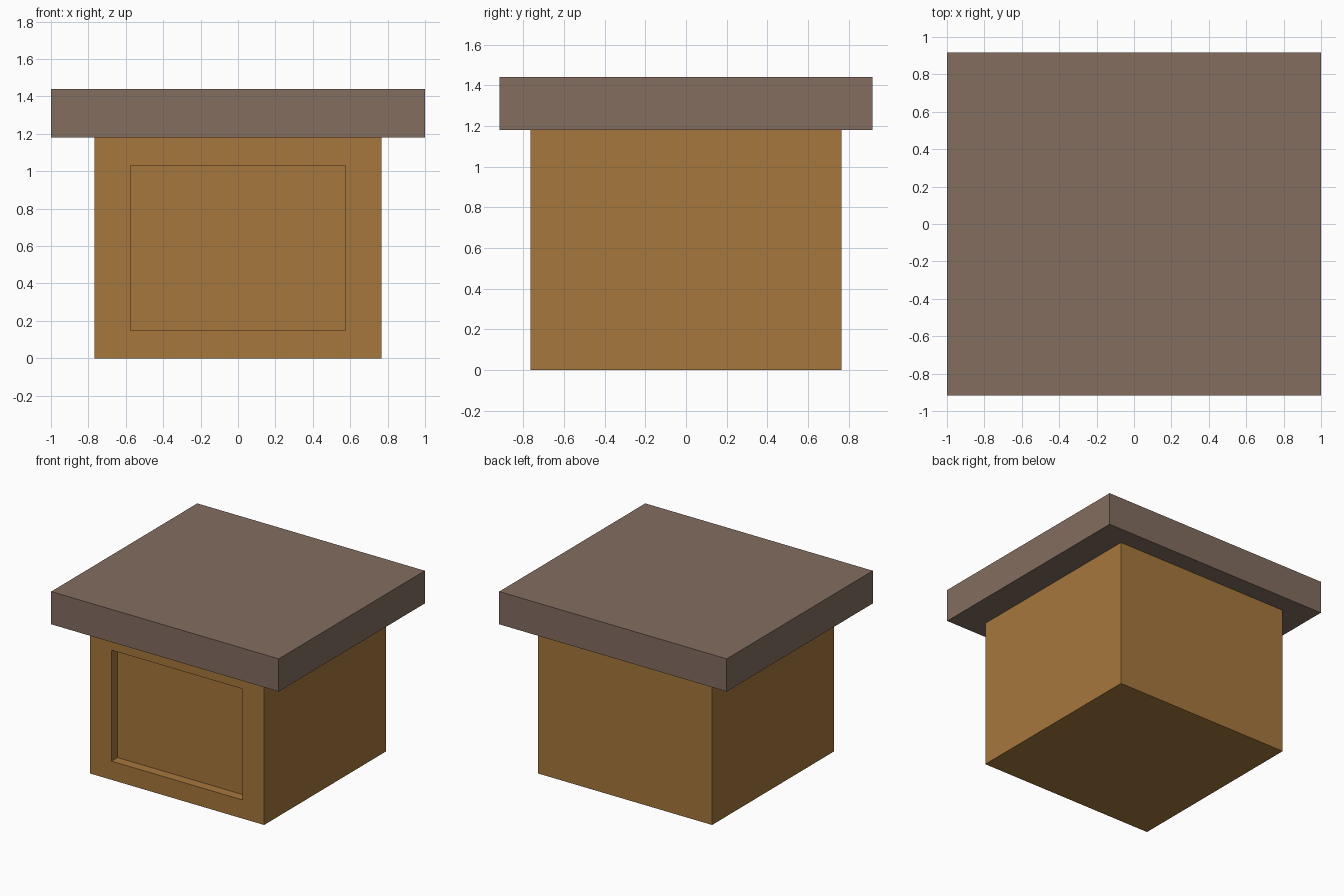
import bpy
import bmesh

if "Cube" in bpy.data.objects:
    bpy.data.objects.remove(bpy.data.objects["Cube"])


def material(name, srgb):
    m = bpy.data.materials.new(name)
    lin = [((c / 255 + 0.055) / 1.055) ** 2.4 for c in srgb]
    m.diffuse_color = (*lin, 1.0)
    m.use_nodes = True
    m.node_tree.nodes["Principled BSDF"].inputs["Base Color"].default_value = m.diffuse_color
    return m


def box(name, half_x, half_y, z0, z1, mat):
    bpy.ops.mesh.primitive_cube_add(size=2, location=(0, 0, 0))
    ob = bpy.context.object
    ob.name = name
    for v in ob.data.vertices:
        v.co.x *= half_x
        v.co.y *= half_y
        v.co.z = z1 if v.co.z > 0 else z0
    ob.data.materials.append(mat)
    return ob


wood = material("warm wood", (166, 119, 60))
slab = material("grey brown", (131, 109, 96))

# Body and overhanging flat roof
body = box("body", 0.766, 0.766, 0.0, 1.18, wood)
box("roof_slab", 1.0, 0.917, 1.18, 1.44, slab)

# Recessed panel in the front of the body
bm = bmesh.new()
bm.from_mesh(body.data)
bm.normal_update()
front = min(bm.faces, key=lambda f: f.normal.y)
bmesh.ops.inset_individual(bm, faces=[front], thickness=0.1)
for v in front.verts:
    v.co.x = 0.576 if v.co.x > 0 else -0.576
    v.co.z = 1.03 if v.co.z > 0.59 else 0.148
bm.normal_update()
panel = bmesh.ops.extrude_discrete_faces(bm, faces=[front])["faces"][0]
for v in panel.verts:
    v.co.y += 0.076
bmesh.ops.recalc_face_normals(bm, faces=bm.faces)
bm.to_mesh(body.data)
bm.free()
